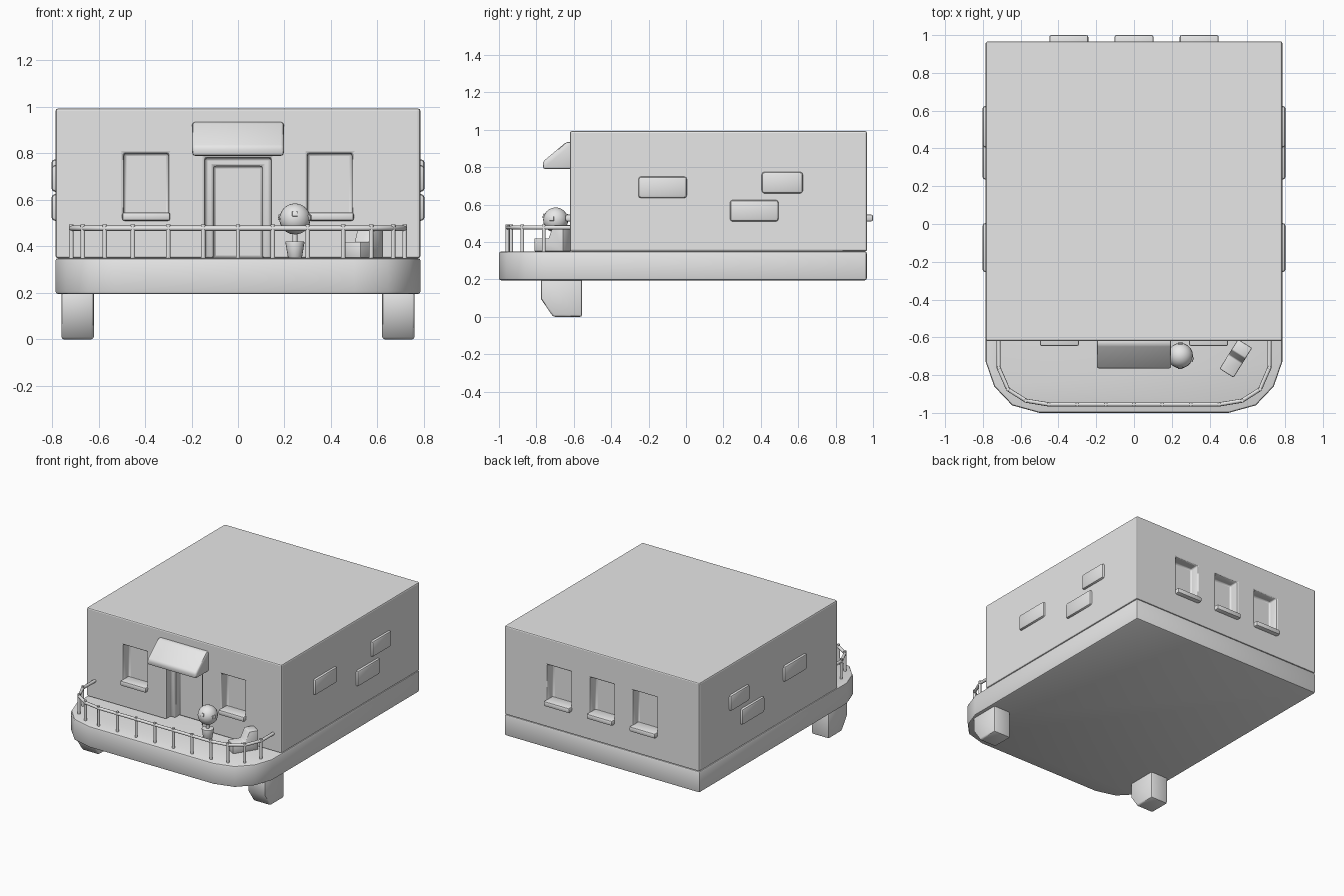
import bpy, bmesh, math
from mathutils import Vector, Matrix

if "Cube" in bpy.data.objects:
    bpy.data.objects.remove(bpy.data.objects["Cube"])

GREY = (0.8, 0.8, 0.8, 1)
plaster = bpy.data.materials.new("plain grey")
plaster.use_nodes = True
plaster.diffuse_color = GREY
plaster.node_tree.nodes["Principled BSDF"].inputs["Base Color"].default_value = GREY


def finish(bm, name, bevel=0.0, smooth=True, cutters=()):
    """Turn a bmesh into an object, cut it, bevel it and shade it."""
    bmesh.ops.recalc_face_normals(bm, faces=bm.faces)
    mesh = bpy.data.meshes.new(name)
    bm.to_mesh(mesh)
    bm.free()
    ob = bpy.data.objects.new(name, mesh)
    bpy.context.collection.objects.link(ob)
    mesh.materials.append(plaster)
    for cutter in cutters:
        mod = ob.modifiers.new("opening", 'BOOLEAN')
        mod.object, mod.operation, mod.solver = cutter, 'DIFFERENCE', 'EXACT'
    if bevel:
        mod = ob.modifiers.new("bevel", 'BEVEL')
        mod.width, mod.segments = bevel, 2
        mod.limit_method, mod.angle_limit = 'ANGLE', math.radians(38)
    bpy.ops.object.select_all(action='DESELECT')
    ob.select_set(True)
    bpy.context.view_layer.objects.active = ob
    for mod in list(ob.modifiers):
        bpy.ops.object.modifier_apply(modifier=mod.name)
    if smooth:
        bpy.ops.object.shade_smooth_by_angle(angle=math.radians(40))
    return ob


def box(name, x, y, z, bevel=0.0, **options):
    """Box given by its (low, high) extents on each axis."""
    bm = bmesh.new()
    bmesh.ops.create_cube(bm, size=1)
    for v in bm.verts:
        v.co = [(lo + hi) / 2 + c * (hi - lo) for c, (lo, hi) in zip(v.co, (x, y, z))]
    return finish(bm, name, bevel, **options)


def prism(name, outline, place, depth, bevel=0.0):
    """Extrude a 2D outline; place(a, b) gives the 3D point, depth the sweep."""
    bm = bmesh.new()
    face = bm.faces.new([bm.verts.new(place(a, b)) for a, b in outline])
    swept = bmesh.ops.extrude_face_region(bm, geom=[face])["geom"]
    bmesh.ops.translate(bm, vec=depth,
                        verts=[v for v in swept if isinstance(v, bmesh.types.BMVert)])
    return finish(bm, name, bevel)


def cone(name, x, y, z, r_low, r_high, sides=16, bevel=0.0):
    bm = bmesh.new()
    bmesh.ops.create_cone(bm, cap_ends=True, segments=sides, radius1=r_low, radius2=r_high,
                          depth=z[1] - z[0],
                          matrix=Matrix.Translation((x, y, (z[0] + z[1]) / 2)))
    return finish(bm, name, bevel)


FLOOR, ROOF, WIDE, FRONT, BACK = 0.35, 0.993, 0.785, -0.62, 0.967

# Base slab with rounded front corners
corner = [(WIDE, BACK), (WIDE, -0.73), (0.74, -0.86), (0.645, -0.96), (0.5, -1.0)]
outline = corner + [(-x, y) for x, y in reversed(corner)]
prism("base_slab", outline, lambda a, b: (a, b, 0.195), (0, 0, FLOOR - 0.195), 0.012)

# House block with window and door openings
WINDOW_Z = (0.535, 0.80)
DEPTH = 0.07
front_windows = (-0.395, 0.395)
back_windows = (-0.345, 0, 0.345)
cutters = []
for x in front_windows:
    cutters.append(box("cutter", (x - 0.095, x + 0.095), (FRONT - 0.1, FRONT + DEPTH), WINDOW_Z))
for x in back_windows:
    cutters.append(box("cutter", (x - 0.095, x + 0.095), (BACK - DEPTH, BACK + 0.1), WINDOW_Z))
for half, deep, top in ((0.142, 0.05, 0.78), (0.105, 0.10, 0.745)):
    cutters.append(box("cutter", (-half, half), (FRONT - 0.1, FRONT + deep), (0.2, top)))
box("house_walls", (-WIDE, WIDE), (FRONT, BACK), (FLOOR, ROOF), 0.01,
    smooth=False, cutters=cutters)
for cutter in cutters:
    bpy.data.objects.remove(cutter)

# Window sills
for x in front_windows:
    box("front_sill", (x - 0.103, x + 0.103), (FRONT - 0.026, FRONT + DEPTH), (0.51, 0.547), 0.01)
for x in back_windows:
    box("back_sill", (x - 0.103, x + 0.103), (BACK - DEPTH, 1.0), (0.51, 0.547), 0.01)

# Door awning
prism("door_awning", [(-0.6, 0.79), (-0.765, 0.79), (-0.765, 0.83), (-0.64, 0.935), (-0.6, 0.935)],
      lambda a, b: (-0.197, a, b), (0.394, 0, 0), 0.012)

# Raised bricks and front feet on both sides
foot = [(-0.555, 0.21), (-0.555, 0), (-0.71, 0), (-0.775, 0.095), (-0.775, 0.21)]
for side in (-1, 1):
    for y, z in (((-0.255, 0.005), (0.635, 0.75)), ((0.405, 0.625), (0.66, 0.775)),
                 ((0.235, 0.495), (0.51, 0.625))):
        box("wall_brick", sorted((side * 0.76, side * 0.802)), y, z, 0.015)
    prism("front_foot", foot, lambda a, b: (side * 0.69 - 0.07, a, b), (0.14, 0, 0), 0.012)

# Porch railing: one swept rail and its posts
bend = [(-0.717, -0.76), (-0.667, -0.875), (-0.573, -0.935), (-0.452, -0.955)]
posts = bend + [(x * 0.15, -0.955) for x in range(-2, 3)] + [(-x, y) for x, y in reversed(bend)]
path = [(-0.717, FRONT)] + posts + [(0.717, FRONT)]
curve = bpy.data.curves.new("porch_rail", 'CURVE')
curve.dimensions = '3D'
curve.bevel_depth, curve.bevel_resolution, curve.use_fill_caps = 0.011, 2, True
spline = curve.splines.new('POLY')
spline.points.add(len(path) - 1)
for point, (x, y) in zip(spline.points, path):
    point.co = (x, y, 0.478, 1)
curve.materials.append(plaster)
rail = bpy.data.objects.new("porch_rail", curve)
bpy.context.collection.objects.link(rail)
for x, y in posts:
    cone("rail_post", x, y, (FLOOR - 0.01, 0.495), 0.01, 0.01, 10)

# Potted round bush with blossoms
PX, PY = 0.245, -0.697
cone("plant_pot", PX, PY, (FLOOR, 0.422), 0.03, 0.042, 16, 0.006)
cone("bush_stem", PX, PY, (0.41, 0.47), 0.011, 0.011, 10)
centre = Vector((PX, PY, 0.518))
bm = bmesh.new()
bmesh.ops.create_uvsphere(bm, u_segments=20, v_segments=12, radius=0.067,
                          matrix=Matrix.Translation(centre))
finish(bm, "bush_ball")
for way in ((0, -1, 0.35), (0, 1, 0.3), (0.95, -0.3, 0.1), (-0.95, 0.2, 0.1), (0.4, 0.6, -0.6)):
    aim = Vector(way).normalized()
    bm = bmesh.new()
    turn = aim.to_track_quat('Z', 'Y').to_matrix().to_4x4()
    bmesh.ops.create_cube(bm, size=0.024, matrix=Matrix.Translation(centre + aim * 0.06) @ turn)
    finish(bm, "bush_blossom", 0.003)

# Turned porch seat with a leaning back
along = Vector((0.53, 0.85, 0)).normalized()
across = Vector((along.y, -along.x, 0))
start = Vector((0.49, -0.79, 0)) - across * 0.044
prism("porch_seat", [(0, FLOOR), (0, 0.42), (0.09, 0.42), (0.12, 0.49), (0.185, 0.49), (0.185, FLOOR)],
      lambda a, b: start + along * a + Vector((0, 0, b)), across * 0.088, 0.006)
